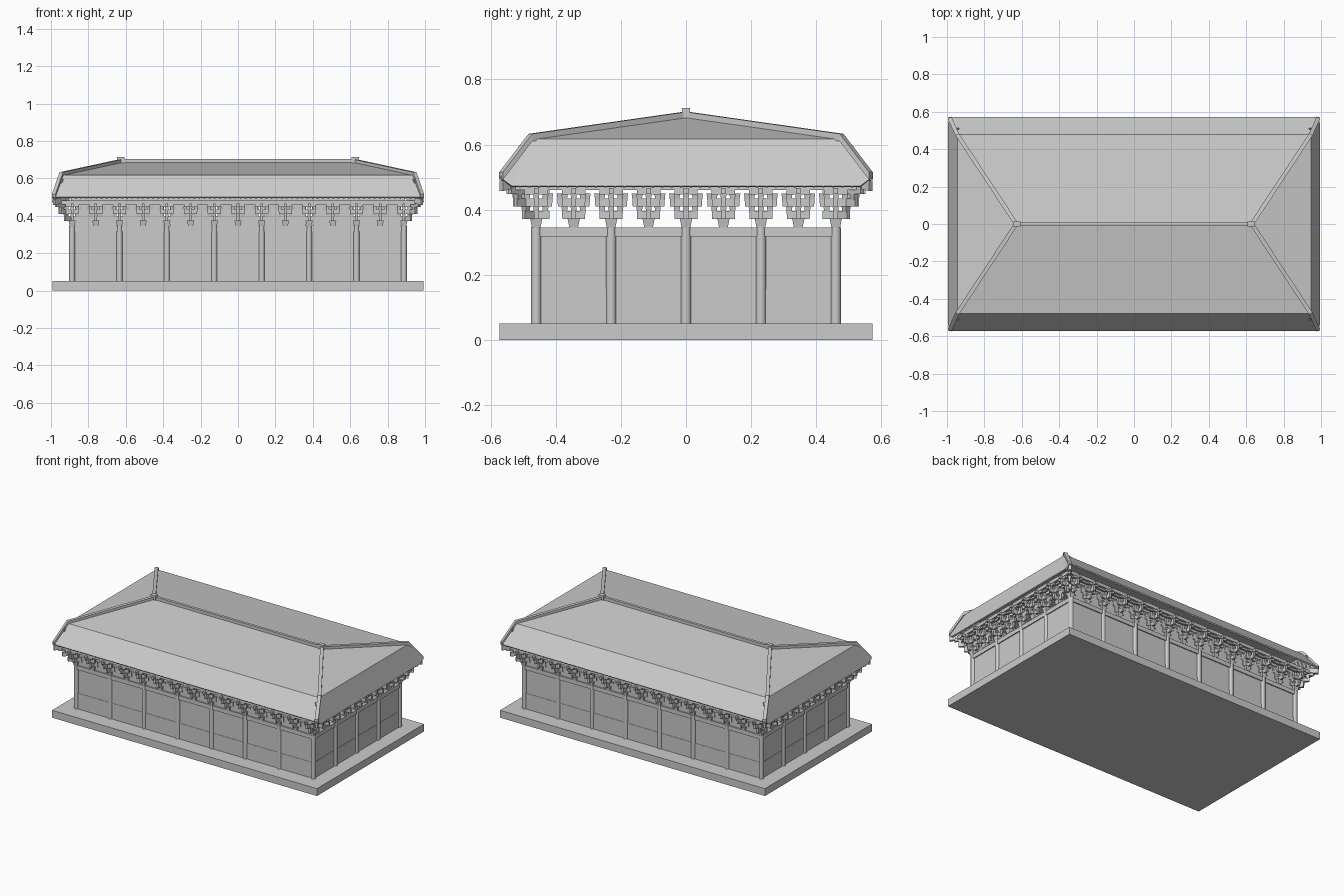
import bpy, bmesh, math
from mathutils import Vector, Matrix

if "Cube" in bpy.data.objects:
    bpy.data.objects.remove(bpy.data.objects["Cube"])

CX, CY = 0.887, 0.46          # corner column positions
XS = [-CX + i * 2 * CX / 7 for i in range(8)]
YS = [-CY + i * 2 * CY / 4 for i in range(5)]


def finish(bm, name):
    bmesh.ops.recalc_face_normals(bm, faces=bm.faces)
    me = bpy.data.meshes.new(name)
    bm.to_mesh(me)
    bm.free()
    ob = bpy.data.objects.new(name, me)
    bpy.context.collection.objects.link(ob)
    return ob


def box(bm, x0, x1, y0, y1, z0, z1, mat=Matrix(), taper=1.0):
    vs = bmesh.ops.create_cube(bm, size=1)['verts']
    for v in vs:
        t = taper if v.co.z < 0 else 1.0
        v.co = mat @ Vector(((x0 + x1) / 2 + v.co.x * t * (x1 - x0),
                             (y0 + y1) / 2 + v.co.y * t * (y1 - y0),
                             z0 + (v.co.z + 0.5) * (z1 - z0)))


def rod(bm, a, b, r, n):
    a, b = Vector(a), Vector(b)
    d = b - a
    m = Matrix.Translation((a + b) / 2) @ d.to_track_quat('Z', 'Y').to_matrix().to_4x4()
    bmesh.ops.create_cone(bm, cap_ends=True, segments=n, radius1=r, radius2=r,
                          depth=d.length, matrix=m)


def beam_path(bm, pts, w, h):
    # rectangular section swept along a path lying in one vertical plane
    pts = [Vector(p) for p in pts]
    d = pts[-1] - pts[0]
    s = Vector((-d.y, d.x, 0)).normalized() * w / 2
    up = Vector((0, 0, h))
    rings = [[bm.verts.new(c) for c in (p - s, p + s, p + s + up, p - s + up)] for p in pts]
    for r, q in zip(rings, rings[1:]):
        for i in range(4):
            bm.faces.new((r[i], r[(i + 1) % 4], q[(i + 1) % 4], q[i]))
    bm.faces.new(rings[0])
    bm.faces.new(rings[-1])


# Each side as (name, outward frame, half length, bracket/column positions)
# local frame: x runs along the wall, -y points outward, origin on the wall line
SIDES = []
for name, ang, off, half, cols in (("front", 0, CY, CX, XS), ("right", 90, CX, CY, YS),
                                   ("back", 180, CY, CX, XS), ("left", 270, CX, CY, YS)):
    m = Matrix.Rotation(math.radians(ang), 4, 'Z') @ Matrix.Translation((0, -off, 0))
    SIDES.append((name, m, half, cols))

# Platform
bm = bmesh.new()
box(bm, -0.993, 0.993, -0.573, 0.573, 0, 0.05)
finish(bm, "platform")

# Columns
bm = bmesh.new()
for x in XS:
    for y in YS:
        if abs(x) > CX - 0.01 or abs(y) > CY - 0.01:
            rod(bm, (x, y, 0.05), (x, y, 0.345), 0.016, 16)
ob = finish(bm, "columns")
bpy.context.view_layer.objects.active = ob
ob.select_set(True)
bpy.ops.object.shade_smooth_by_angle()
ob.select_set(False)


def bracket(bm, m):
    # bearing block, then two tiers of crossed arms with small blocks on the ends
    box(bm, -0.019, 0.019, -0.019, 0.019, 0.345, 0.374, m, 0.7)
    t = 0.007
    for z, reach, rows in ((0.372, 0.04, ((0, 0.036),)),
                           (0.41, 0.072, ((0, 0.05), (-0.035, 0.036)))):
        box(bm, -t, t, -reach, 0.04, z, z + 0.024, m)
        for y, hl in rows:
            box(bm, -hl, hl, y - t, y + t, z, z + 0.024, m, 0.97)
            for x in (-hl + 0.008, 0, hl - 0.008):
                box(bm, x - 0.01, x + 0.01, y - 0.01, y + 0.01, z + 0.022, z + 0.04, m, 0.75)
        box(bm, -0.01, 0.01, -reach - 0.002, -reach + 0.018, z + 0.022, z + 0.04, m, 0.75)
    # outer cross arm and nose
    box(bm, -0.036, 0.036, -0.07, -0.056, 0.446, 0.464, m)
    box(bm, -t, t, -0.092, 0.04, 0.448, 0.466, m)


for name, m, half, cols in SIDES:
    # Wall with thicker lower part and lintel
    bm = bmesh.new()
    box(bm, -half, half, -0.004, 0.004, 0.05, 0.335, m)
    box(bm, -half, half, -0.006, 0.006, 0.05, 0.157, m)
    finish(bm, name + "_wall")
    bm = bmesh.new()
    box(bm, -half, half, -0.011, 0.011, 0.317, 0.345, m)
    finish(bm, name + "_lintel")

    # Brackets over each column and each bay centre
    bm = bmesh.new()
    spots = cols + [(a + b) / 2 for a, b in zip(cols, cols[1:])]
    for x in spots:
        bracket(bm, m @ Matrix.Translation((x, 0, 0)))
    finish(bm, name + "_brackets")

    # Horizontal beams above the brackets
    bm = bmesh.new()
    for u, z1 in ((0, 0.5), (0.035, 0.472), (0.066, 0.482)):
        box(bm, -half - u, half + u, -u - 0.007, -u + 0.007, 0.46, z1, m)
    finish(bm, name + "_eave_beams")

    # Infill boards between the column brackets on the long sides
    if half == CX:
        bm = bmesh.new()
        for a, b in zip(cols, cols[1:]):
            box(bm, a + 0.016, b - 0.016, -0.003, 0.003, 0.345, 0.462, m)
        finish(bm, name + "_infill_boards")

# Diagonal corner brackets and corner beams
bm = bmesh.new()
for sx in (-1, 1):
    for sy in (-1, 1):
        a = math.atan2(sy, sx)
        m = Matrix.Translation((sx * CX, sy * CY, 0)) @ Matrix.Rotation(a, 4, 'Z')
        for z, r in ((0.372, 0.055), (0.41, 0.09), (0.448, 0.115)):
            box(bm, -0.04, r, -0.007, 0.007, z, z + 0.024, m)
            box(bm, r - 0.02, r, -0.01, 0.01, z + 0.02, z + 0.038, m, 0.75)
        beam_path(bm, [(sx * (CX + 0.02), sy * (CY + 0.02), 0.478),
                       (sx * 0.984, sy * 0.568, 0.457)], 0.016, 0.032)
finish(bm, "corner_brackets")

# Roof shell: ridge, break line, and eaves that dip on the short sides
bm = bmesh.new()
RX, KX, KY, KZ = 0.63, 0.945, 0.478, 0.617
V = {}


def vert(x, y, z):
    k = (round(x, 4), round(y, 4), z)
    if k not in V:
        V[k] = bm.verts.new((x, y, z))
    return V[k]


for s in (-1, 1):
    def P(a, y, z):
        return vert(a, s * y, z)
    bm.faces.new([P(-RX, 0, 0.685), P(RX, 0, 0.685), P(KX, KY, KZ), P(-KX, KY, KZ)])
    bm.faces.new([P(-KX, KY, KZ), P(KX, KY, KZ), P(0.988, 0.572, 0.5), P(-0.988, 0.572, 0.5)])
    bm.faces.new([vert(s * RX, 0, 0.685), vert(s * KX, KY, KZ), vert(s * KX, -KY, KZ)])
    bm.faces.new([vert(s * KX, KY, KZ), vert(s * KX, -KY, KZ), vert(s * 0.994, -0.535, 0.473),
                  vert(s * 0.994, 0.535, 0.473)])
    for t in (-1, 1):
        bm.faces.new([vert(s * KX, t * KY, KZ), vert(s * 0.994, t * 0.535, 0.473),
                      vert(s * 0.988, t * 0.572, 0.5)])
bmesh.ops.recalc_face_normals(bm, faces=bm.faces)
if sum(f.normal.z for f in bm.faces) < 0:
    bmesh.ops.reverse_faces(bm, faces=bm.faces)
me = bpy.data.meshes.new("roof")
bm.to_mesh(me)
bm.free()
roof = bpy.data.objects.new("roof", me)
bpy.context.collection.objects.link(roof)
mod = roof.modifiers.new("thickness", 'SOLIDIFY')
mod.thickness = 0.01
mod.offset = -1

# Main ridge with end blocks, and four hip ridges
bm = bmesh.new()
box(bm, -0.62, 0.62, -0.009, 0.009, 0.68, 0.704)
for s in (-1, 1):
    box(bm, s * 0.628 - 0.02, s * 0.628 + 0.02, -0.013, 0.013, 0.682, 0.713)
finish(bm, "main_ridge")
bm = bmesh.new()
for sx in (-1, 1):
    for sy in (-1, 1):
        beam_path(bm, [(sx * RX, 0, 0.678), (sx * KX, sy * KY, 0.61),
                       (sx * 0.986, sy * 0.568, 0.492)], 0.022, 0.023)
finish(bm, "hip_ridges")

# Rafter ends under the eaves
bm = bmesh.new()
for i in range(70):
    x = -0.95 + i * 1.9 / 69
    for s in (-1, 1):
        rod(bm, (x, s * 0.568, 0.494), (x, s * 0.488, 0.588), 0.005, 6)
for i in range(36):
    y = -0.51 + i * 1.02 / 35
    for s in (-1, 1):
        rod(bm, (s * 0.987, y, 0.47), (s * 0.938, y, 0.595), 0.005, 6)
finish(bm, "rafters")
